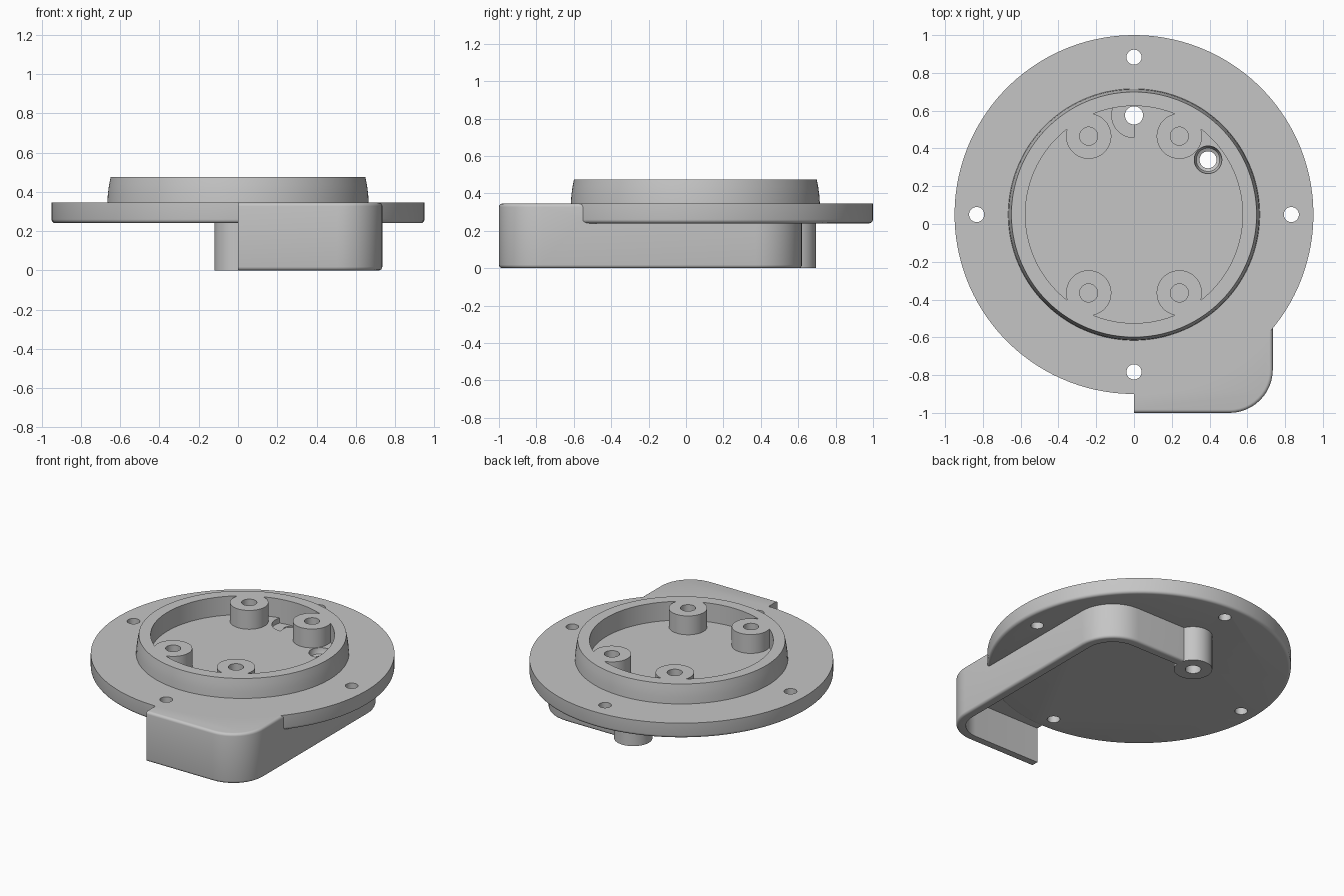
import bpy, bmesh, math
from mathutils import Vector

if "Cube" in bpy.data.objects:
    bpy.data.objects.remove(bpy.data.objects["Cube"], do_unlink=True)

grey = bpy.data.materials.new("plain grey")
grey.use_nodes = True
grey.diffuse_color = (0.56, 0.56, 0.56, 1)
grey.node_tree.nodes["Principled BSDF"].inputs["Base Color"].default_value = grey.diffuse_color

CENTRE_Y = 0.05
DECK, UNDER, TOP = 0.345, 0.24, 0.475


def finish(name, bm):
    bmesh.ops.recalc_face_normals(bm, faces=bm.faces)
    mesh = bpy.data.meshes.new(name)
    bm.to_mesh(mesh)
    bm.free()
    mesh.materials.append(grey)
    obj = bpy.data.objects.new(name, mesh)
    bpy.context.collection.objects.link(obj)
    return obj


def lathe(name, x, y, profile, closed=False, steps=64):
    """Spin (radius, z) points; an open profile is capped flat at both ends."""
    bm = bmesh.new()
    rings = []
    for r, z in profile:
        angles = [math.tau * (i + 0.5) / steps for i in range(steps)]
        rings.append([bm.verts.new((x + r * math.cos(a), y + r * math.sin(a), z)) for a in angles])
    pairs = list(zip(rings, rings[1:]))
    if closed:
        pairs.append((rings[-1], rings[0]))
    else:
        bm.faces.new(rings[0])
        bm.faces.new(rings[-1])
    for a, b in pairs:
        for i in range(steps):
            j = (i + 1) % steps
            bm.faces.new((a[i], a[j], b[j], b[i]))
    return finish(name, bm)


def cylinder(name, x, y, r, z0, z1, steps=48):
    return lathe(name, x, y, [(r, z0), (r, z1)], steps=steps)


def prism(name, x0, x1, y0, y1, z0, z1, front_r, back_r, fillet=0):
    """Box whose two corners on the +x side are rounded."""
    bm = bmesh.new()
    outline = [(x0, y0)]
    for cy, r, start in ((y0 + front_r, front_r, -90), (y1 - back_r, back_r, 0)):
        for i in range(13):
            a = math.radians(start + 90 * i / 12)
            outline.append((x1 - r + r * math.cos(a), cy + r * math.sin(a)))
    outline.append((x0, y1))
    base = bm.faces.new([bm.verts.new((x, y, z0)) for x, y in outline])
    grown = bmesh.ops.extrude_face_region(bm, geom=[base])["geom"]
    bmesh.ops.translate(bm, verts=[v for v in grown if isinstance(v, bmesh.types.BMVert)],
                        vec=Vector((0, 0, z1 - z0)))
    bmesh.ops.recalc_face_normals(bm, faces=bm.faces)
    if fillet:
        edges = [e for e in bm.edges if abs(e.verts[0].co.z - e.verts[1].co.z) < 1e-5
                 and max(v.co.x for v in e.verts) > x0 + 0.01]
        bmesh.ops.bevel(bm, geom=edges, offset=fillet, segments=4, profile=0.5, affect='EDGES')
    return finish(name, bm)


def combine(target, tool, operation):
    tool.hide_render = True
    mod = target.modifiers.new("combine", 'BOOLEAN')
    mod.operation, mod.object, mod.solver = operation, tool, 'EXACT'
    graph = bpy.context.evaluated_depsgraph_get()
    mesh = bpy.data.meshes.new_from_object(target.evaluated_get(graph))
    target.modifiers.clear()
    target.data = mesh
    bpy.data.objects.remove(tool, do_unlink=True)


# Round flange with a softened lower edge
f = 0.02
lower_edge = [(0.95 - f + f * math.sin(a), UNDER + f - f * math.cos(a))
              for a in (math.pi / 2 * i / 4 for i in range(5))]
housing = lathe("housing", 0, CENTRE_Y, lower_edge + [(0.95, DECK)], steps=128)

# Curved skirt wall hanging below the flange, open towards the left side
TUBE_Y, BORE = 0.575, 0.048
skirt = prism("skirt", 0, 0.735, -1, 0.62, 0, DECK, 0.23, 0.25, 0.018)
cavity = prism("cavity", -0.5, 0.675, -0.94, 0.56, -0.2, UNDER + 0.005, 0.17, 0.19)
combine(skirt, cavity, 'DIFFERENCE')
combine(skirt, cylinder("tube_clearance", 0, TUBE_Y, 0.1, -0.1, 0.27), 'DIFFERENCE')
combine(housing, skirt, 'UNION')

# Shallow pocket in the floor, on one side of the tube opening
pocket = cylinder("pocket", 0, TUBE_Y, 0.118, 0.31, 0.4)
combine(pocket, prism("half", 0.001, 0.5, 0.1, 1, 0.2, 0.5, 0.1, 0.1), 'DIFFERENCE')
combine(housing, pocket, 'DIFFERENCE')

# Bore through the floor, continued by the hollow tube below
combine(housing, cylinder("bore", 0, TUBE_Y, BORE, 0.1, 0.6), 'DIFFERENCE')
tube = lathe("tube", 0, TUBE_Y, [(BORE + 0.001, 0), (0.12, 0), (0.12, 0.28), (BORE + 0.001, 0.28)],
             True, 48)
combine(housing, tube, 'UNION')

# Tapered raised rim with four screw bosses
rim = lathe("rim", 0, CENTRE_Y, [(0.575, 0.29), (0.666, 0.29), (0.666, DECK), (0.663, 0.39),
                                 (0.657, 0.435), (0.649, TOP), (0.575, TOP)], True, 128)
bosses = [(sx * 0.24, CENTRE_Y + sy * 0.415) for sx in (-1, 1) for sy in (-1, 1)]
for x, y in bosses:
    combine(rim, cylinder("boss", x, y, 0.12, 0.29, TOP), 'UNION')
combine(housing, rim, 'UNION')

# Blind screw holes in the bosses
for x, y in bosses:
    combine(housing, cylinder("screw_hole", x, y, 0.048, DECK + 0.003, 0.6, 32), 'DIFFERENCE')

# Four through holes in the flange
reach = 0.833
for x, y in ((reach, 0), (-reach, 0), (0, reach), (0, -reach)):
    combine(housing, cylinder("flange_hole", x, CENTRE_Y + y, 0.04, -0.1, 0.6, 32), 'DIFFERENCE')

# Countersunk hole in the floor
sink = lathe("countersink", 0.392, 0.34, [(0.045, 0.1), (0.045, 0.3), (0.062, 0.308),
                                          (0.073, 0.335), (0.073, 0.42)])
combine(housing, sink, 'DIFFERENCE')

bpy.ops.object.select_all(action='DESELECT')
housing.select_set(True)
bpy.context.view_layer.objects.active = housing
bpy.ops.object.shade_smooth_by_angle(angle=math.radians(30))
